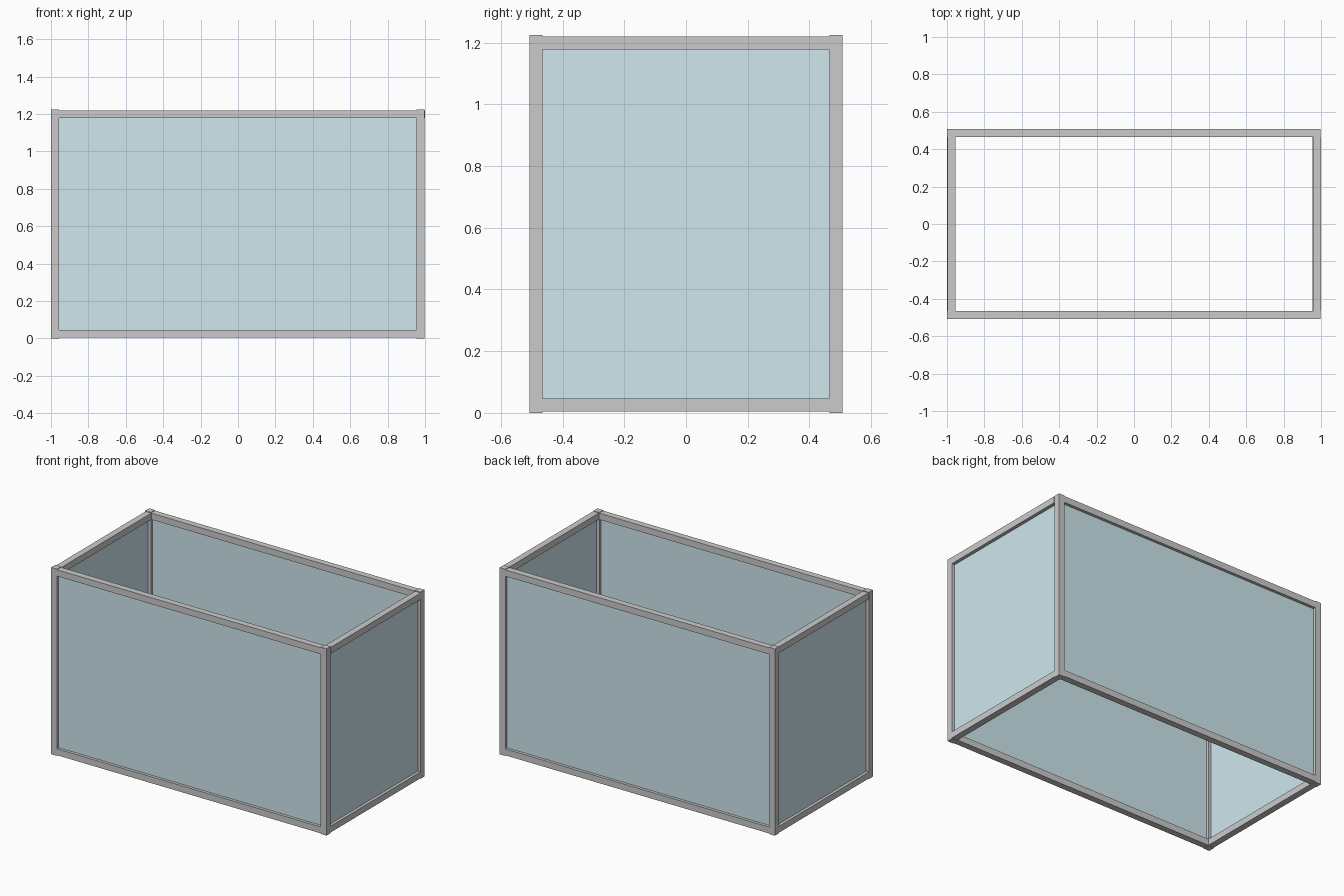
import bpy

if "Cube" in bpy.data.objects:
    bpy.data.objects.remove(bpy.data.objects["Cube"])

W, D, H, T = 2.0, 1.015, 1.224, 0.042   # overall size and bar thickness
GAP = 0.004                             # rails sit just inside the post ends
SHIFT = 0.003                           # slight sideways offset of top end rails

glass = bpy.data.materials.new("pale_blue_glass")
glass.diffuse_color = (0.62, 0.80, 0.85, 1)
glass.use_nodes = True
glass.node_tree.nodes["Principled BSDF"].inputs["Base Color"].default_value = glass.diffuse_color


def box(name, lo, hi, mat=None):
    bpy.ops.mesh.primitive_cube_add(
        size=1, location=[(a + b) / 2 for a, b in zip(lo, hi)])
    ob = bpy.context.object
    ob.name = name
    ob.scale = [b - a for a, b in zip(lo, hi)]
    bpy.ops.object.transform_apply(location=False, rotation=False, scale=True)
    if mat:
        ob.data.materials.append(mat)
    return ob


x0, x1 = -W / 2, W / 2 - SHIFT
y0, y1 = -D / 2, D / 2
sides_x = (("left", x0), ("right", x1 - T))
sides_y = (("front", y0), ("back", y1 - T))
levels = (("bottom", GAP), ("top", H - GAP - T))

# Corner posts
for sx, x in sides_x:
    for sy, y in sides_y:
        box(f"{sy}_{sx}_post", (x, y, 0), (x + T, y + T, H))

# Horizontal rails
for level, z in levels:
    for sy, y in sides_y:
        box(f"{sy}_{level}_rail", (x0 + T, y, z), (x1 - T, y + T, z + T))
    dx = SHIFT if level == "top" else 0
    for sx, x in sides_x:
        box(f"{sx}_{level}_rail", (x + dx, y0 + T, z), (x + dx + T, y1 - T, z + T))

# Thin panels centred in each wall frame
p, c = 0.002, T / 2
zb, zt = GAP + T, H - GAP - T
for sy, y in sides_y:
    box(f"{sy}_panel", (x0 + T, y + c - p, zb), (x1 - T, y + c + p, zt), glass)
for sx, x in sides_x:
    box(f"{sx}_panel", (x + c - p, y0 + T, zb), (x + c + p, y1 - T, zt), glass)
